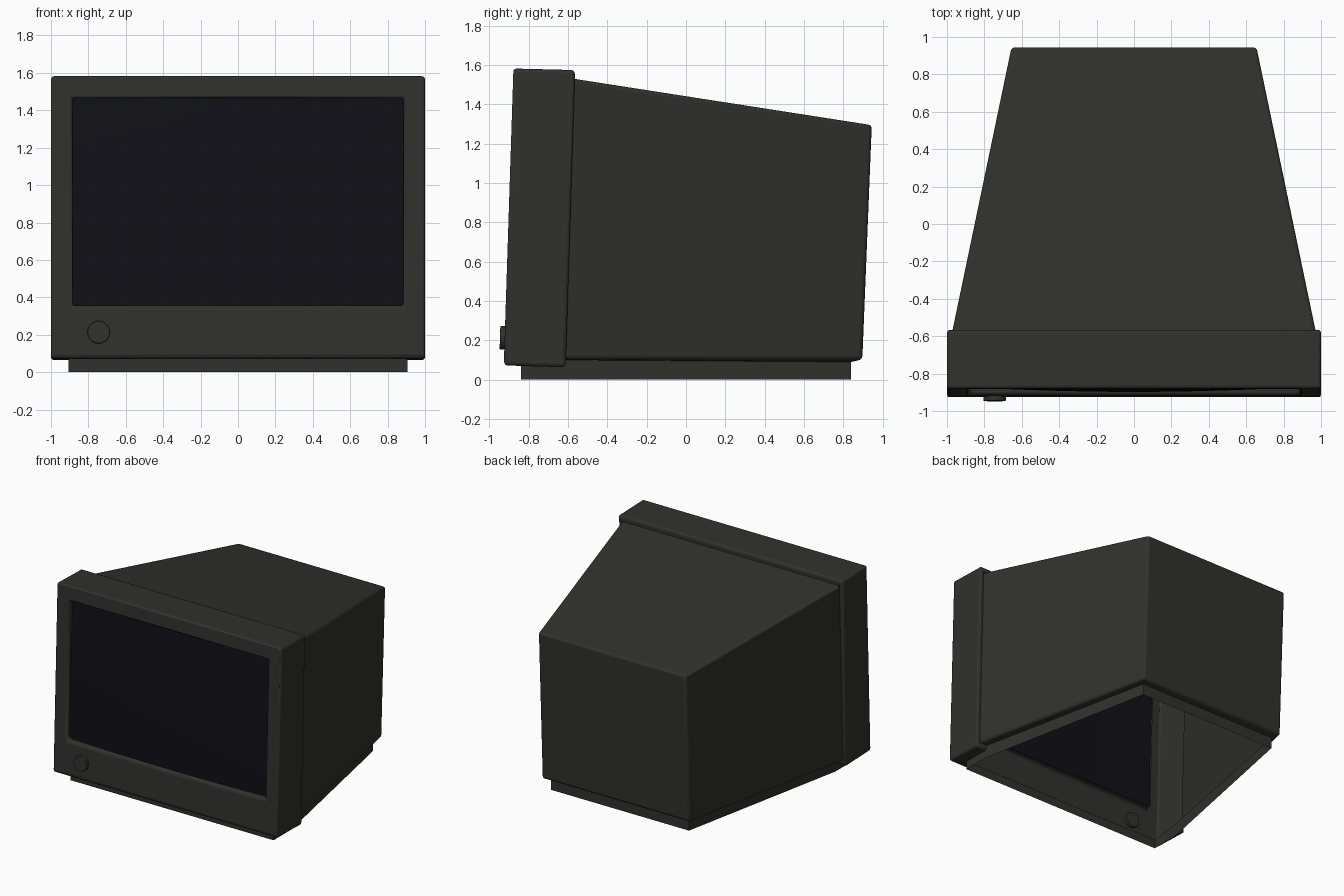
import bpy, bmesh, math

if "Cube" in bpy.data.objects:
    bpy.data.objects.remove(bpy.data.objects["Cube"])


def material(name, rgb):
    m = bpy.data.materials.new(name)
    m.diffuse_color = (*rgb, 1)
    m.use_nodes = True
    m.node_tree.nodes["Principled BSDF"].inputs["Base Color"].default_value = m.diffuse_color
    return m


CASE = material("dark_plastic", (0.03, 0.03, 0.026))
GLASS = material("dark_glass", (0.005, 0.005, 0.008))


def finish(name, bm, mat, bevel=0.0, mirror=False):
    bmesh.ops.recalc_face_normals(bm, faces=bm.faces)
    me = bpy.data.meshes.new(name)
    bm.to_mesh(me)
    bm.free()
    me.materials.append(mat)
    ob = bpy.data.objects.new(name, me)
    bpy.context.collection.objects.link(ob)
    if mirror:
        ob.modifiers.new("mirror", 'MIRROR').merge_threshold = 0.0005
    if bevel:
        b = ob.modifiers.new("bevel", 'BEVEL')
        b.width, b.segments, b.limit_method = bevel, 3, 'ANGLE'
        b.angle_limit = math.radians(40)
    bpy.context.view_layer.objects.active = ob
    ob.select_set(True)
    bpy.ops.object.shade_smooth_by_angle(angle=math.radians(35))
    ob.select_set(False)
    return ob


def half_shell(name, points, faces, bevel):
    """Right half from named points, mirrored across x = 0.
    A lower-case letter is the point's partner on the centre line."""
    bm = bmesh.new()
    vs = {}
    for k, p in points.items():
        vs[k] = bm.verts.new(p)
        vs[k.lower()] = bm.verts.new((0, p[1], p[2]))
    for f in faces:
        bm.faces.new([vs[c] for c in f])
    for v in [v for v in bm.verts if not v.link_faces]:
        bm.verts.remove(v)
    return finish(name, bm, CASE, bevel, True)


def front(z):
    # leaning front plane
    return -0.927 + (z - 0.073) * 0.0325


SX, S0, S1, DEEP = 0.885, 0.355, 1.465, 0.05

# bezel: front frame, screen recess, sides, floor strips, back step
half_shell("bezel", {
    "A": (1, front(0.073), 0.073), "B": (1, front(1.583), 1.583),
    "C": (SX, front(S0), S0), "D": (SX, front(S1), S1),
    "E": (SX, front(S0) + DEEP, S0), "F": (SX, front(S1) + DEEP, S1),
    "G": (1, -0.612, 0.063), "H": (1, -0.565, 1.575),
    "I": (0.905, -0.84, 0.07), "J": (0.905, -0.612, 0.063),
    "K": (0.97, -0.611, 0.105), "L": (0.97, -0.566, 1.53),
    "M": (0.905, -0.611, 0.105),
}, ["aACc", "ABDC", "BbdD", "cCEe", "CDFE", "DdfF", "AGHB", "BHhb",
    "AIJG", "AaiI", "GKLH", "HLlh", "GJMK"], 0.018)

# tapering rear casing with an underside lip
half_shell("rear_casing", {
    "A": (0.97, -0.611, 0.105), "B": (0.97, -0.566, 1.53),
    "C": (0.655, 0.897, 0.103), "D": (0.655, 0.945, 1.295),
    "E": (0.905, -0.611, 0.1), "F": (0.615, 0.84, 0.09),
}, ["ACDB", "BDdb", "CcdD", "AEFC", "CFfc"], 0.018)

# open-bottomed base wall following the casing plan
half_shell("base_skirt", {
    "A": (0.905, -0.84, 0), "B": (0.905, -0.84, 0.07),
    "C": (0.905, -0.611, 0), "D": (0.905, -0.611, 0.1),
    "E": (0.615, 0.84, 0), "F": (0.615, 0.84, 0.09),
}, ["aABb", "ACDB", "CEFD", "EefF"], 0)

# bulging screen
bm = bmesh.new()
N = 16
bmesh.ops.create_grid(bm, x_segments=N, y_segments=N, size=1)
for v in bm.verts:
    u, w = v.co.x, v.co.y
    z = S0 + (S1 - S0) * (w + 1) / 2
    bulge = 0.026 * (1 - u * u) + 0.012 * (1 - w * w)
    v.co = (u * SX, front(z) + 0.047 - bulge, z)
finish("screen", bm, GLASS)

# round control knob
bm = bmesh.new()
bmesh.ops.create_cone(bm, cap_ends=True, segments=32, radius1=0.06,
                      radius2=0.06, depth=0.05)
knob = finish("knob", bm, CASE, 0.004)
knob.rotation_euler.x = math.radians(90 - 1.86)
knob.location = (-0.745, front(0.213) + 0.001, 0.213)
